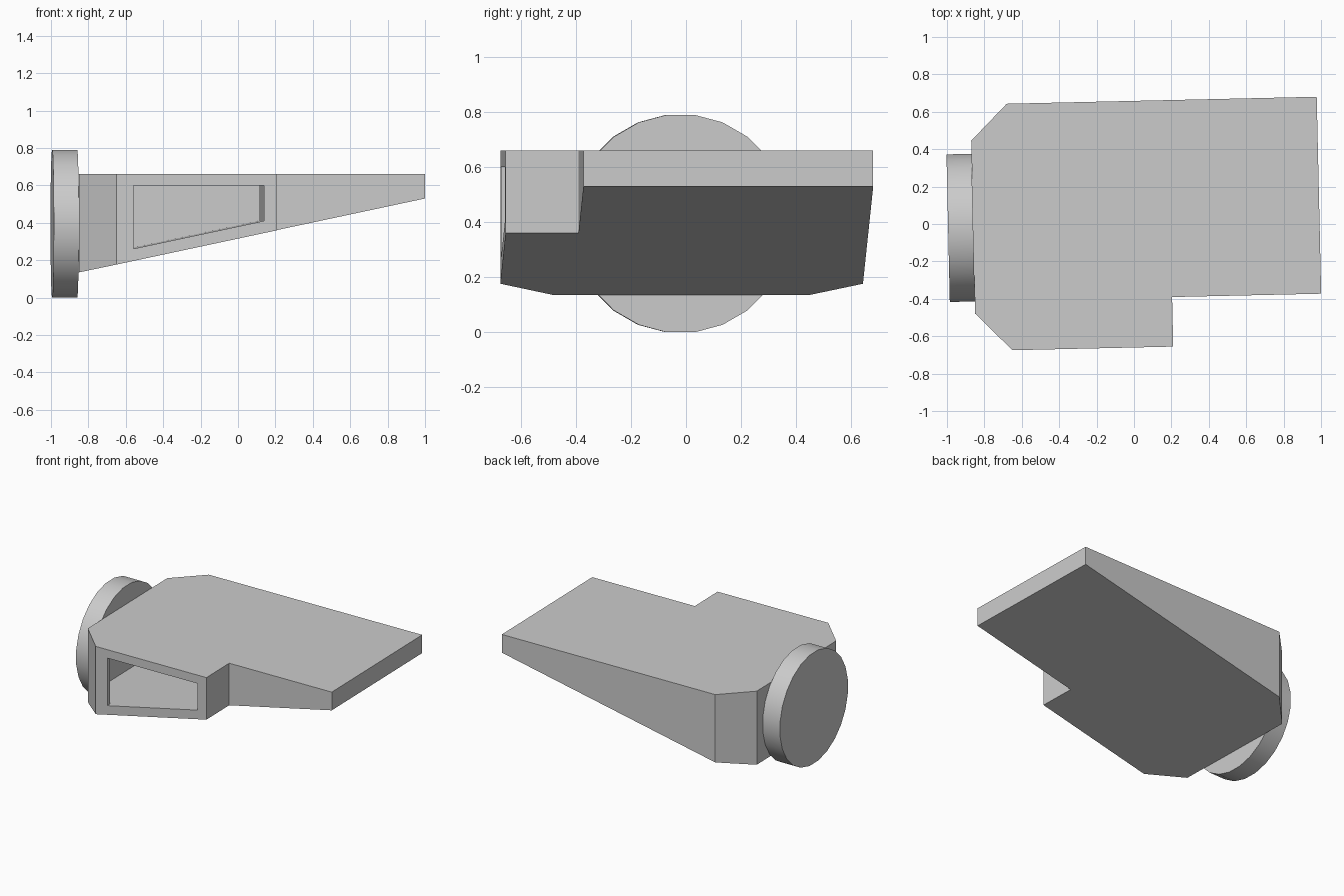
import bpy
import bmesh
import math

TILT = 0.0225  # slight turn of the whole model about z

cube = bpy.data.objects.get("Cube")
if cube:
    bpy.data.objects.remove(cube, do_unlink=True)

grey = bpy.data.materials.new("plain_grey")
grey.use_nodes = True
grey.diffuse_color = (0.6, 0.6, 0.6, 1)
grey.node_tree.nodes["Principled BSDF"].inputs["Base Color"].default_value = (0.6, 0.6, 0.6, 1)


def underside(x):
    """Height of the sloping lower face."""
    return 0.135 + (x + 0.86) * 0.2133


def wedge(name, outline, top, lift):
    """Prism with a flat top and a floor that rises towards +x."""
    bm = bmesh.new()
    low = [bm.verts.new((x, y, underside(x) + lift)) for x, y in outline]
    high = [bm.verts.new((x, y, top)) for x, y in outline]
    bm.faces.new(low[::-1])
    bm.faces.new(high)
    count = len(outline)
    for i in range(count):
        j = (i + 1) % count
        bm.faces.new((low[i], low[j], high[j], high[i]))
    bmesh.ops.recalc_face_normals(bm, faces=bm.faces)
    mesh = bpy.data.meshes.new(name)
    bm.to_mesh(mesh)
    bm.free()
    mesh.materials.append(grey)
    obj = bpy.data.objects.new(name, mesh)
    obj.rotation_euler.z = TILT
    bpy.context.collection.objects.link(obj)
    return obj


# Tapered body with two clipped corners and a step at the front
body = wedge("tapered_body", [
    (-0.86, -0.46), (-0.665, -0.66), (0.195, -0.66), (0.195, -0.395),
    (0.992, -0.395), (0.992, 0.658), (-0.666, 0.658), (-0.86, 0.465)], 0.66, 0)

# Hollow bay opening through the front wall
bay = wedge("bay_cutter", [
    (-0.575, -0.75), (0.125, -0.75), (0.125, 0.6), (-0.65, 0.6),
    (-0.835, 0.43), (-0.835, -0.44), (-0.65, -0.63), (-0.575, -0.63)], 0.6, 0.065)
bay.hide_render = True

cut = body.modifiers.new("front_bay", "BOOLEAN")
cut.operation = "DIFFERENCE"
cut.solver = "EXACT"
cut.object = bay
bpy.context.view_layer.update()
bpy.ops.object.select_all(action="DESELECT")
bpy.context.view_layer.objects.active = body
body.select_set(True)
bpy.ops.object.modifier_apply(modifier=cut.name)
bpy.data.objects.remove(bay, do_unlink=True)

# Round end disc, flat side uppermost
depth = 0.134
centre = -0.86 - depth / 2
bpy.ops.mesh.primitive_cylinder_add(vertices=24, radius=0.398, depth=depth)
disc = bpy.context.object
disc.name = "end_disc"
for vert in disc.data.vertices:
    x, y, z = vert.co
    turn = math.pi / 24
    vert.co = (z + centre,
               x * math.cos(turn) - y * math.sin(turn),
               x * math.sin(turn) + y * math.cos(turn) + 0.395)
disc.rotation_euler.z = TILT
disc.data.materials.append(grey)
bm = bmesh.new()
bm.from_mesh(disc.data)
bmesh.ops.recalc_face_normals(bm, faces=bm.faces)
bm.to_mesh(disc.data)
bm.free()
bpy.ops.object.shade_smooth_by_angle(angle=math.radians(30))
